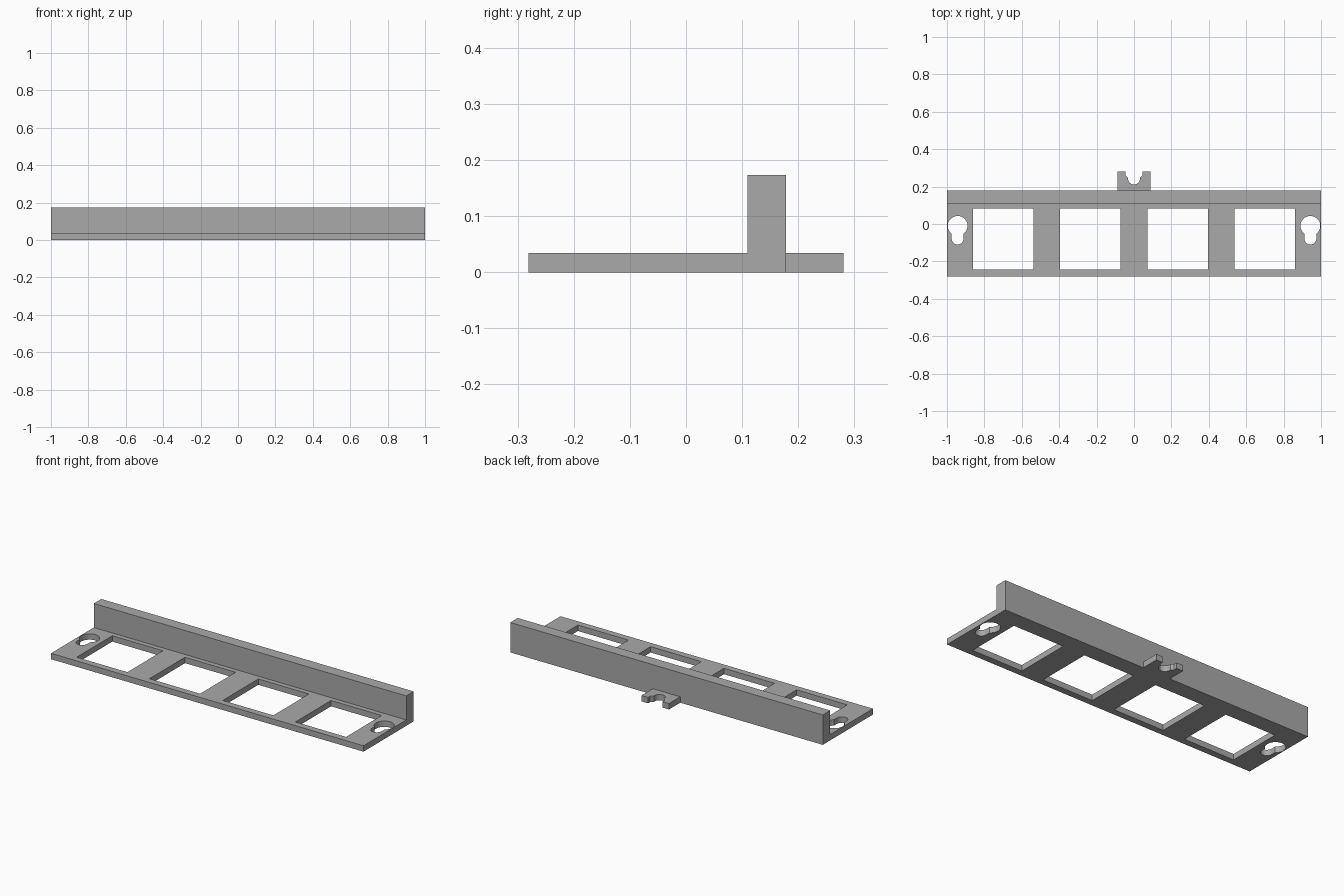
import bpy, bmesh
from math import sin, cos, radians

if "Cube" in bpy.data.objects:
    bpy.data.objects.remove(bpy.data.objects["Cube"])

THICK, WALL_TOP = 0.034, 0.173
FRONT, WALL_FRONT, BACK, TAB_BACK = -0.281, 0.11, 0.178, 0.281


def arc(cx, cy, r, a0, a1, n):
    """Points along an arc, angles in degrees."""
    angles = [radians(a0 + (a1 - a0) * i / n) for i in range(n + 1)]
    return [(cx + r * cos(a), cy + r * sin(a)) for a in angles]


def rect(x0, x1, y0, y1):
    return [(x0, y0), (x1, y0), (x1, y1), (x0, y1)]


def keyhole(cx):
    """Round head with a narrower slot towards the front."""
    head = arc(cx, -0.01, 0.053, -53, 233, 24)
    slot = arc(cx, -0.078, 0.032, 180, 360, 12)
    return head + slot


# Plate outline, including the rear tab with its flared U notch
notch = [(0.046, TAB_BACK), (0.046, 0.262), (0.032, 0.248)]
notch += arc(0, 0.243, 0.032, 0, -180, 12)
notch += [(-0.032, 0.248), (-0.046, 0.262), (-0.046, TAB_BACK)]
outline = [(-1, FRONT), (1, FRONT), (1, BACK), (0.088, BACK), (0.088, TAB_BACK)]
outline += notch + [(-0.088, TAB_BACK), (-0.088, BACK), (-1, BACK)]

# Four square windows and two keyholes
loops = [outline]
loops += [rect(cx - 0.162, cx + 0.162, -0.243, 0.082)
          for cx in (-0.7, -0.2345, 0.2345, 0.7)]
loops += [keyhole(s * 0.943) for s in (-1, 1)]

bm = bmesh.new()
for pts in loops:
    vs = [bm.verts.new((x, y, 0)) for x, y in pts]
    for a, b in zip(vs, vs[1:] + vs[:1]):
        bm.edges.new((a, b))
bmesh.ops.triangle_fill(bm, use_beauty=True, edges=bm.edges[:])

# Cut lines for the feet of the upright wall
for y in (WALL_FRONT, BACK):
    bmesh.ops.bisect_plane(bm, geom=bm.verts[:] + bm.edges[:] + bm.faces[:],
                           dist=1e-5, plane_co=(0, y, 0), plane_no=(0, 1, 0))


def raise_faces(faces, height):
    """Extrude faces upwards and return the new top faces."""
    geom = bmesh.ops.extrude_face_region(bm, geom=faces)["geom"]
    verts = [g for g in geom if isinstance(g, bmesh.types.BMVert)]
    bmesh.ops.translate(bm, verts=verts, vec=(0, 0, height))
    return [g for g in geom if isinstance(g, bmesh.types.BMFace)]


# Plate thickness, then the wall drawn up from the rear band
top = raise_faces(bm.faces[:], THICK)
band = [f for f in top if WALL_FRONT < f.calc_center_median().y < BACK]
raise_faces(band, WALL_TOP - THICK)
left = [f for f in band if f.is_valid]
if left:
    bmesh.ops.delete(bm, geom=left, context='FACES')
bmesh.ops.recalc_face_normals(bm, faces=bm.faces[:])

mesh = bpy.data.meshes.new("mounting_bracket")
bm.to_mesh(mesh)
bm.free()
bracket = bpy.data.objects.new("mounting_bracket", mesh)
bpy.context.collection.objects.link(bracket)

grey = bpy.data.materials.new("plain grey")
grey.diffuse_color = (0.4, 0.4, 0.4, 1)
grey.use_nodes = True
grey.node_tree.nodes["Principled BSDF"].inputs["Base Color"].default_value = grey.diffuse_color
mesh.materials.append(grey)
